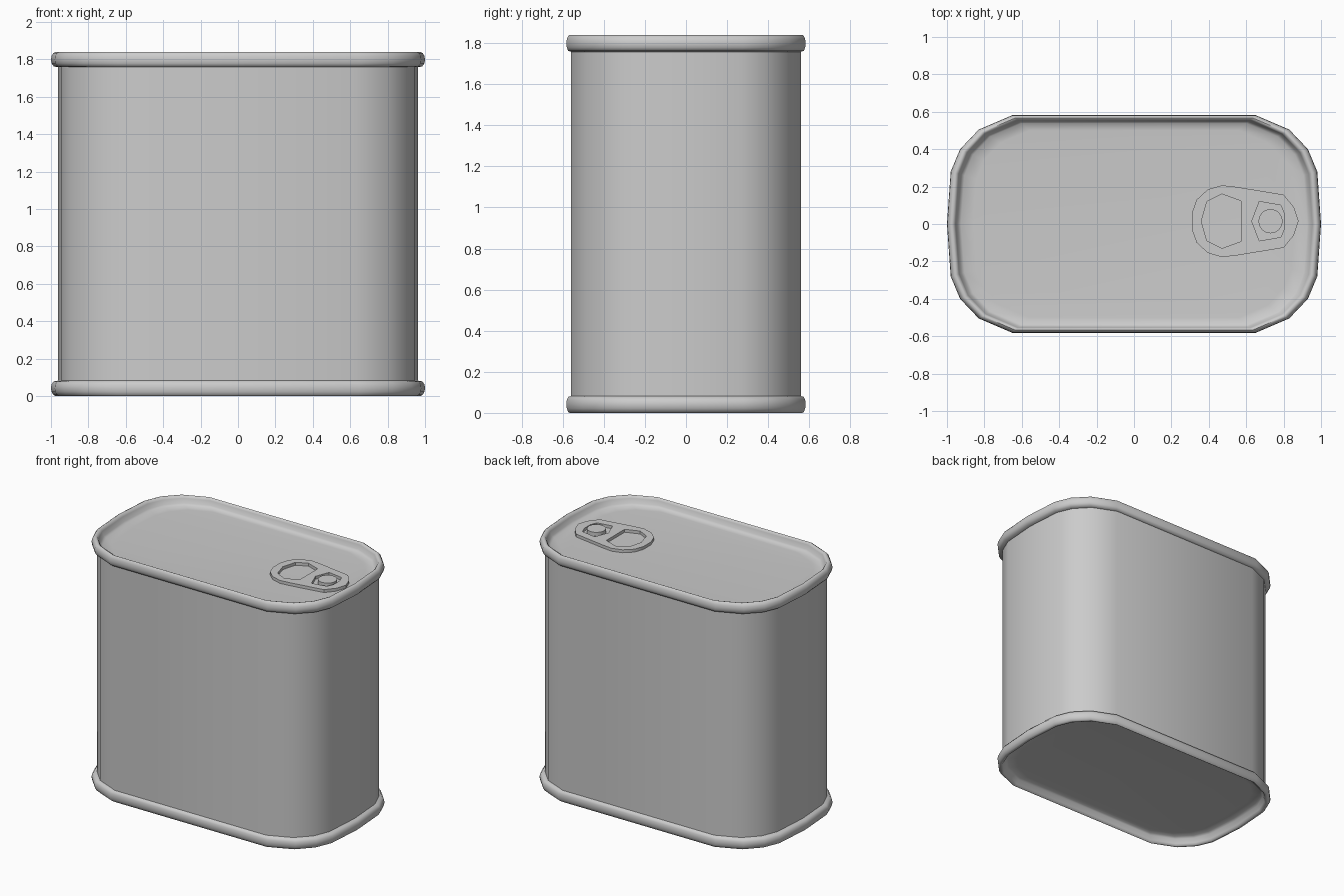
import bpy, bmesh, math

if "Cube" in bpy.data.objects:
    bpy.data.objects.remove(bpy.data.objects["Cube"])

metal = bpy.data.materials.new("grey metal")
metal.diffuse_color = (0.6, 0.6, 0.6, 1)
metal.use_nodes = True
metal.node_tree.nodes["Principled BSDF"].inputs["Base Color"].default_value = metal.diffuse_color

# One quarter of the can's rounded outline, mirrored to a full loop
QUARTER = [(1.0, 0.0), (0.98, 0.28), (0.93, 0.40), (0.83, 0.505), (0.65, 0.582)]
half = QUARTER + [(-x, y) for x, y in reversed(QUARTER)]
OUTLINE = half + [(x, -y) for x, y in reversed(half[1:-1])]


def finish(obj, angle=40):
    obj.data.materials.clear()
    obj.data.materials.append(metal)
    bpy.ops.object.select_all(action='DESELECT')
    obj.select_set(True)
    bpy.context.view_layer.objects.active = obj
    bpy.ops.object.shade_smooth_by_angle(angle=math.radians(angle))


def loft(name, profile, cap=False, angle=40):
    """Skin scaled copies of the outline; profile holds (scale, z)."""
    bm = bmesh.new()
    rings = [[bm.verts.new((x * s, y * s, z)) for x, y in OUTLINE] for s, z in profile]
    n = len(OUTLINE)
    for a, b in zip(rings, rings[1:]):
        for i in range(n):
            j = (i + 1) % n
            bm.faces.new((a[i], a[j], b[j], b[i]))
    if cap:
        bm.faces.new(rings[-1])
    bmesh.ops.recalc_face_normals(bm, faces=bm.faces)
    mesh = bpy.data.meshes.new(name)
    bm.to_mesh(mesh)
    bm.free()
    obj = bpy.data.objects.new(name, mesh)
    bpy.context.collection.objects.link(obj)
    if cap and sum(f.normal.z * f.area for f in mesh.polygons) * (profile[-1][1] - 0.9) < 0:
        mesh.flip_normals()
    finish(obj, angle)
    return obj


def plate(name, loops, z, thick):
    """Flat plate from an outer loop and any hole loops."""
    curve = bpy.data.curves.new(name, 'CURVE')
    curve.dimensions = '2D'
    curve.fill_mode = 'BOTH'
    curve.extrude = thick / 2
    for loop in loops:
        spline = curve.splines.new('POLY')
        spline.points.add(len(loop) - 1)
        for p, (x, y) in zip(spline.points, loop):
            p.co = (x, y, 0, 1)
        spline.use_cyclic_u = True
    obj = bpy.data.objects.new(name, curve)
    bpy.context.collection.objects.link(obj)
    obj.location.z = z
    bpy.ops.object.select_all(action='DESELECT')
    obj.select_set(True)
    bpy.context.view_layer.objects.active = obj
    bpy.ops.object.convert(target='MESH')
    finish(bpy.context.object, 30)


def mirrored(points, yc=0.015):
    """Close a half loop by reflecting it about the tab's centre line."""
    return ([(x, yc + y) for x, y in points]
            + [(x, yc - y) for x, y in reversed(points) if y > 0])


# Can wall
loft("can_wall", [(0.962, 0.04), (0.962, 1.80)])

# Rolled rim and recessed panel, used for both ends (depth below the rim edge)
END = [(0.962, 0.082), (0.985, 0.078), (0.997, 0.062), (1.0, 0.042),
       (0.997, 0.022), (0.987, 0.006), (0.975, 0.0), (0.962, 0.004),
       (0.954, 0.018), (0.942, 0.05), (0.925, 0.062), (0.86, 0.066)]
H = 1.84
loft("lid", [(s, H - d) for s, d in END], cap=True, angle=50)
loft("base", END, cap=True, angle=50)

# Pull tab with finger hole and rivet hole
tab = mirrored([(0.31, 0.045), (0.335, 0.115), (0.395, 0.17), (0.47, 0.192),
                (0.55, 0.183), (0.80, 0.142), (0.855, 0.075), (0.88, 0.0)])
finger_hole = mirrored([(0.36, 0.0), (0.39, 0.105), (0.47, 0.145), (0.572, 0.108)])
rivet_hole = mirrored([(0.63, 0.0), (0.67, 0.105), (0.785, 0.085), (0.805, 0.035)])
LID_Z = H - 0.066
plate("pull_tab", [tab, finger_hole, rivet_hole], LID_Z + 0.012, 0.022)

# Rivet
bpy.ops.mesh.primitive_cylinder_add(vertices=16, radius=0.065, depth=0.03,
                                    location=(0.73, 0.015, LID_Z + 0.014))
rivet = bpy.context.object
rivet.name = "rivet"
finish(rivet, 30)
